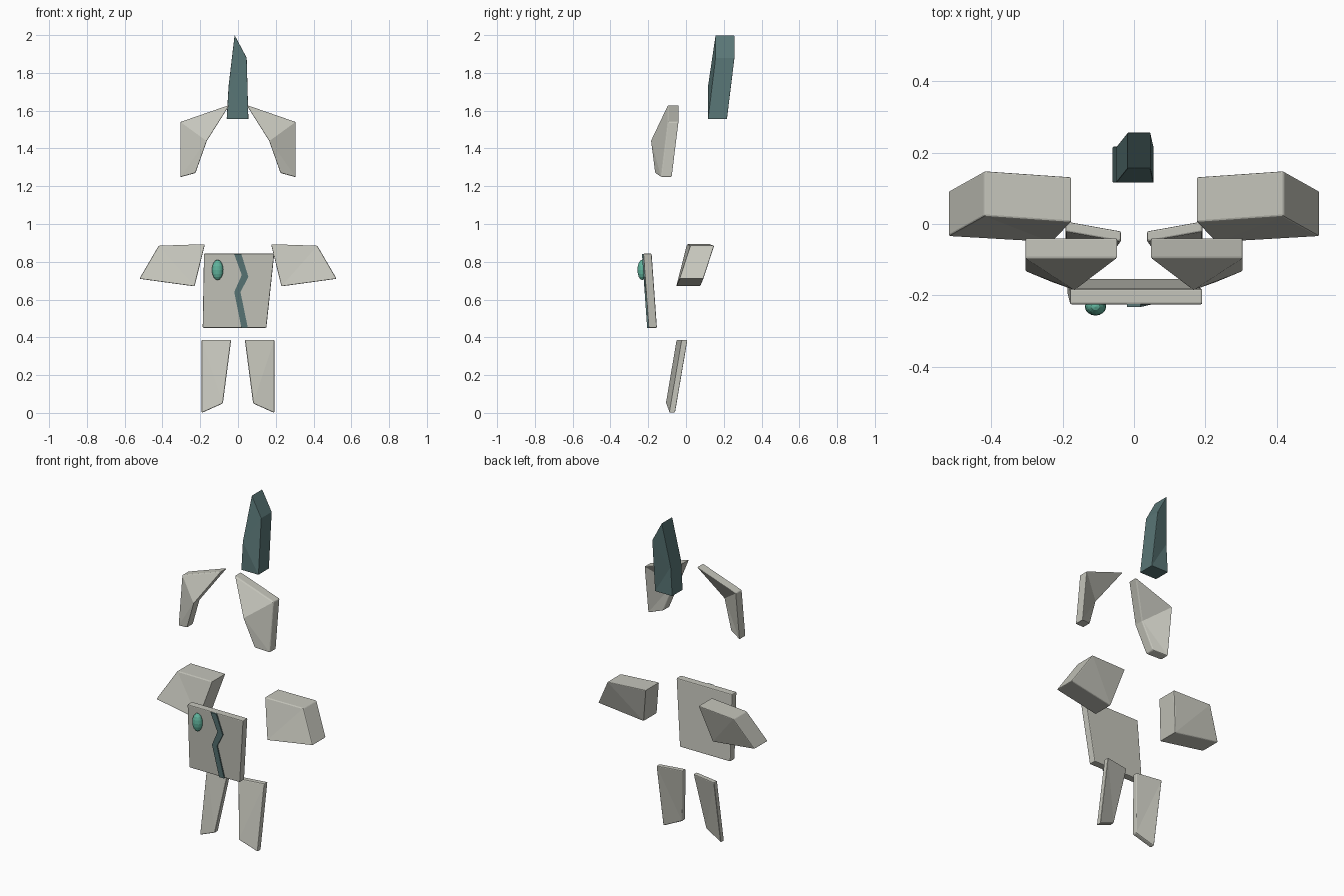
import bpy, bmesh

if "Cube" in bpy.data.objects:
    bpy.data.objects.remove(bpy.data.objects["Cube"])


def material(name, color):
    m = bpy.data.materials.new(name)
    m.diffuse_color = (*color, 1)
    m.use_nodes = True
    m.node_tree.nodes["Principled BSDF"].inputs["Base Color"].default_value = m.diffuse_color
    return m


stone = material("pale_stone", (0.56, 0.56, 0.50))
slate = material("dark_slate", (0.10, 0.18, 0.18))
jade = material("jade", (0.12, 0.46, 0.34))


def slab(name, pts, depth, mat, mirror=False, fan=True, bevel=0.005):
    """Plate from an (x, z, front y) outline; faces fan out from the last point."""
    bm = bmesh.new()
    n = len(pts)
    front = [bm.verts.new((x, y, z)) for x, z, y in pts]
    back = [bm.verts.new((x, y + depth, z)) for x, z, y in pts]
    for ring in (front, back):
        if fan:
            for i in range(n - 2):
                bm.faces.new((ring[-1], ring[i], ring[i + 1]))
        else:
            bm.faces.new(ring)
    for i in range(n):
        j = (i + 1) % n
        bm.faces.new((front[i], front[j], back[j], back[i]))
    bmesh.ops.recalc_face_normals(bm, faces=bm.faces)
    mesh = bpy.data.meshes.new(name)
    bm.to_mesh(mesh)
    bm.free()
    mesh.materials.append(mat)
    ob = bpy.data.objects.new(name, mesh)
    bpy.context.collection.objects.link(ob)
    if bevel:
        b = ob.modifiers.new("soft_edges", "BEVEL")
        b.width, b.segments = bevel, 2
        b.limit_method, b.angle_limit = "ANGLE", 0.7
    if mirror:
        ob.modifiers.new("mirror", "MIRROR")
    return ob


# Tall crest, leaning back
slab("crest", [(-0.06, 1.555, 0.116), (0.055, 1.555, 0.116), (0.046, 1.88, 0.156),
               (-0.018, 2.0, 0.156), (-0.05, 1.73, 0.116)], 0.101, slate, bevel=0.003)

# Cheek plates, creased at the inner edge
slab("cheek_plates", [(0.225, 1.27, -0.165), (0.305, 1.248, -0.132), (0.305, 1.54, -0.096),
                      (0.045, 1.63, -0.096), (0.165, 1.44, -0.187)], 0.058, stone, mirror=True)

# Shoulder blocks
slab("shoulder_blocks", [(0.175, 0.893, 0.005), (0.23, 0.67, -0.052),
                         (0.522, 0.71, -0.035), (0.42, 0.885, 0.022)], 0.127, stone, mirror=True)

# Chest plate
slab("chest_plate", [(-0.18, 0.843, -0.226), (-0.187, 0.45, -0.198),
                     (0.15, 0.45, -0.198), (0.192, 0.843, -0.226)], 0.044, stone)

# Zigzag crack inlaid on the chest
left = [(-0.02, 0.84), (0.02, 0.73), (-0.02, 0.64), (0.018, 0.45)]
right = [(0.018, 0.84), (0.055, 0.72), (0.013, 0.64), (0.052, 0.45)]
slab("chest_crack", [(x, z, -0.233 + (0.84 - z) * 0.07) for x, z in left + right[::-1]],
     0.02, slate, fan=False, bevel=0)

# Oval gem
bpy.ops.mesh.primitive_uv_sphere_add(segments=16, ring_count=8, location=(-0.108, -0.232, 0.757))
gem = bpy.context.object
gem.name = "chest_gem"
gem.scale = (0.03, 0.025, 0.054)
gem.data.materials.append(jade)

# Leg plates
slab("leg_plates", [(0.036, 0.387, -0.05), (0.08, 0.05, -0.107),
                    (0.192, 0.0, -0.088), (0.192, 0.387, -0.022)], 0.03, stone, mirror=True)
